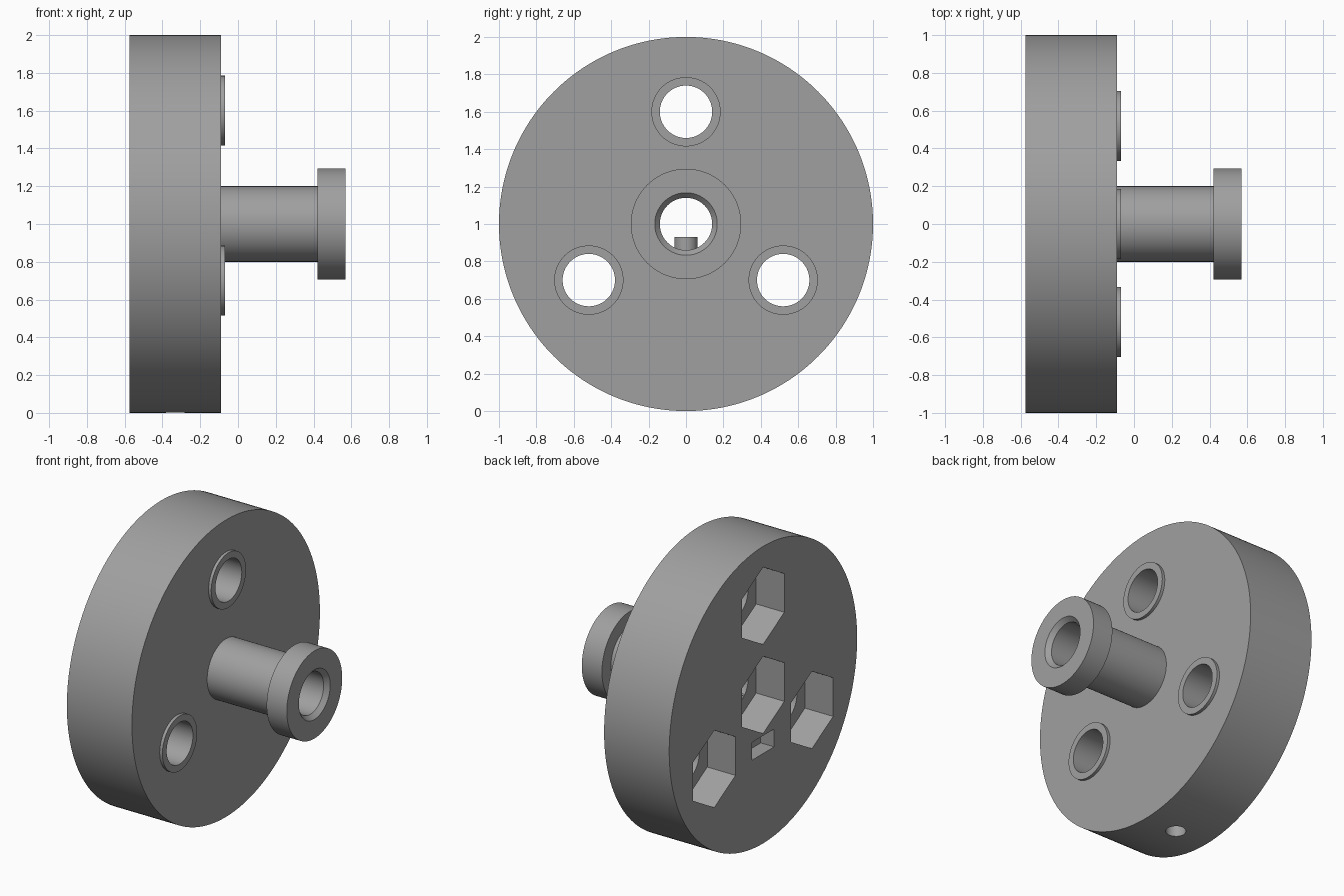
import bpy, bmesh
from math import pi, sin, cos, radians
from mathutils import Matrix

cube = bpy.data.objects.get("Cube")
if cube:
    bpy.data.objects.remove(cube, do_unlink=True)

SIDES = 128
BACK, FACE, RIM, END = -0.575, -0.09, -0.07, 0.57    # stations along the x axis
POCKET = BACK + 0.21                                 # floor of the nut pockets
BORE, AXIS = 0.14, 1.0                               # bore radius, axis height
BOLTS = [(0.6 * cos(radians(a)), AXIS + 0.6 * sin(radians(a))) for a in (90, 210, 330)]

gray = bpy.data.materials.new("plain gray")
gray.use_nodes = True
color = (0.35, 0.35, 0.35, 1)
gray.diffuse_color = color
gray.node_tree.nodes["Principled BSDF"].inputs["Base Color"].default_value = color


def make(name, bm):
    bmesh.ops.remove_doubles(bm, verts=bm.verts, dist=1e-5)
    bmesh.ops.recalc_face_normals(bm, faces=bm.faces)
    mesh = bpy.data.meshes.new(name)
    bm.to_mesh(mesh)
    bm.free()
    mesh.materials.append(gray)
    obj = bpy.data.objects.new(name, mesh)
    bpy.context.collection.objects.link(obj)
    return obj


def lathe(name, profile, center=(0, AXIS), sides=SIDES):
    """Revolve (x, radius) points about an axis parallel to x."""
    bm = bmesh.new()
    verts = [bm.verts.new((x, 0, r)) for x, r in profile]
    edges = [bm.edges.new(pair) for pair in zip(verts, verts[1:])]
    bmesh.ops.spin(bm, geom=verts + edges, cent=(0, 0, 0), axis=(1, 0, 0),
                   angle=2 * pi, steps=sides)
    bmesh.ops.translate(bm, verts=bm.verts, vec=(0, *center))
    return make(name, bm)


def rod(name, x0, x1, r, center=(0, AXIS), sides=SIDES):
    return lathe(name, [(x0, 0), (x0, r), (x1, r), (x1, 0)], center, sides)


def select(obj):
    bpy.ops.object.select_all(action='DESELECT')
    obj.select_set(True)
    bpy.context.view_layer.objects.active = obj


def cut(target, cutter):
    cutter.hide_render = True
    mod = target.modifiers.new("cut", 'BOOLEAN')
    mod.operation, mod.solver, mod.object = 'DIFFERENCE', 'EXACT', cutter
    select(target)
    bpy.ops.object.modifier_apply(modifier=mod.name)
    bpy.data.objects.remove(cutter, do_unlink=True)


# Main disc with bores and hexagonal nut pockets
disc = rod("disc", BACK, FACE, 1.0, sides=192)
for spot in BOLTS + [(0, AXIS)]:
    cut(disc, rod("pocket_cutter", BACK - 0.1, POCKET, 0.26, spot, 6))
    cut(disc, rod("bore_cutter", BACK - 0.1, FACE + 0.1, BORE, spot))

# Shallow rectangular slot in the back
bm = bmesh.new()
bmesh.ops.create_cube(bm, size=1, matrix=Matrix.Translation((BACK, 0, 0.665))
                      @ Matrix.Diagonal((0.2, 0.234, 0.12, 1)))
cut(disc, make("slot_cutter", bm))

# Radial screw hole from the rim to the bore
bm = bmesh.new()
bmesh.ops.create_cone(bm, cap_ends=True, segments=48, radius1=0.062, radius2=0.062,
                      depth=1.1, matrix=Matrix.Translation(((BACK + FACE) / 2, 0, 0.38)))
cut(disc, make("screw_hole_cutter", bm))

# Raised collar around each bolt hole
parts = [disc]
for i, spot in enumerate(BOLTS):
    parts.append(lathe(f"bolt_collar_{i + 1}",
                       [(FACE, 0.185), (RIM, 0.185), (RIM, BORE), (FACE, BORE)], spot))

# Hollow shaft with an end flange and chamfered mouth
parts.append(lathe("flanged_shaft", [
    (FACE, 0.2), (0.42, 0.2), (0.42, 0.295), (END, 0.295),
    (END, 0.167), (END - 0.03, BORE), (FACE, BORE)]))

for obj in parts:
    select(obj)
    bpy.ops.object.shade_smooth_by_angle(angle=radians(30))
